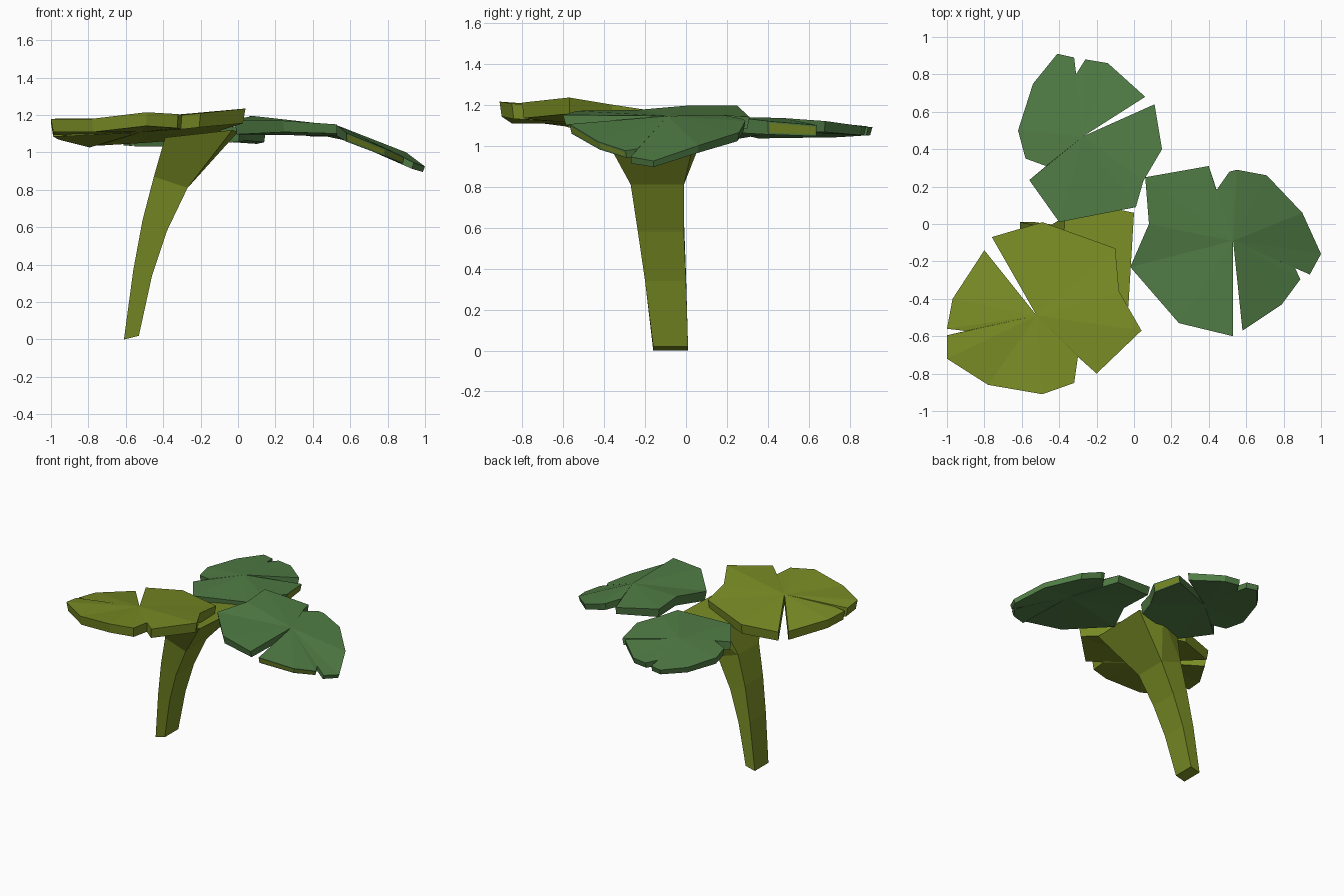
import bpy, bmesh
from mathutils import Vector

if "Cube" in bpy.data.objects:
    bpy.data.objects.remove(bpy.data.objects["Cube"])


def material(name, rgb):
    m = bpy.data.materials.new(name)
    m.diffuse_color = (*rgb, 1)
    m.use_nodes = True
    m.node_tree.nodes["Principled BSDF"].inputs["Base Color"].default_value = m.diffuse_color
    return m


OLIVE = material("olive green", (0.19, 0.26, 0.018))
GREEN = material("leaf green", (0.082, 0.205, 0.060))


def finish(bm, name, mats):
    bmesh.ops.recalc_face_normals(bm, faces=bm.faces)
    me = bpy.data.meshes.new(name)
    bm.to_mesh(me)
    bm.free()
    for m in mats:
        me.materials.append(m)
    ob = bpy.data.objects.new(name, me)
    bpy.context.collection.objects.link(ob)
    return ob


def leaf(name, mats, centre, rim, inner, outer, stripe=()):
    """Thick leaf: rim points fan out from the inner end of the main slit.
    Thickness runs from `inner` near the stem to `outer` at the tip.
    `stripe` lists rim edges that carry an inset olive band."""
    pts = [Vector(centre)] + [Vector(p) for p in rim]
    hub = Vector((-0.1, -0.1, 1.1))
    far = max((p - hub).length for p in pts)
    bm = bmesh.new()
    top = [bm.verts.new(p) for p in pts]
    bottom = []
    for p in pts:
        t = min(1, (p - hub).length / far)
        q = p.lerp(pts[0], 0.025)
        bottom.append(bm.verts.new(q - Vector((0, 0, inner + (outer - inner) * t))))
    n = len(pts)
    for i in range(1, n - 1):
        bm.faces.new((top[0], top[i], top[i + 1]))
        bm.faces.new((bottom[0], bottom[i + 1], bottom[i]))
    sides = [bm.faces.new((top[i], bottom[i], bottom[(i + 1) % n], top[(i + 1) % n]))
             for i in range(n)]
    bmesh.ops.recalc_face_normals(bm, faces=bm.faces)
    bands = [sides[i] for i in stripe]
    if bands:
        bmesh.ops.inset_individual(bm, faces=bands, thickness=0.012)
        for f in bands:
            f.material_index = 1
    return finish(bm, name, mats)


# Front left leaf, olive
leaf("front_leaf", [OLIVE], (-0.52, -0.49, 1.185), [
    (-0.76, -0.07, 1.11), (-0.49, 0.01, 1.13), (-0.10, -0.13, 1.165),
    (-0.08, -0.36, 1.20), (0.04, -0.57, 1.235), (-0.20, -0.80, 1.21),
    (-0.30, -0.71, 1.20), (-0.32, -0.85, 1.205), (-0.49, -0.91, 1.215),
    (-0.78, -0.86, 1.18), (-1.0, -0.72, 1.18), (-1.0, -0.595, 1.165),
    (-0.90, -0.572, 1.16), (-1.0, -0.56, 1.155), (-0.97, -0.40, 1.14),
    (-0.80, -0.14, 1.10)], 0.085, 0.07)

# Back leaf, green
leaf("back_leaf", [GREEN, OLIVE], (-0.27, 0.47, 1.135), [
    (0.06, 0.68, 1.12), (-0.14, 0.86, 1.095), (-0.26, 0.88, 1.095),
    (-0.31, 0.80, 1.10), (-0.32, 0.89, 1.09), (-0.41, 0.91, 1.09),
    (-0.54, 0.75, 1.085), (-0.62, 0.50, 1.09), (-0.58, 0.35, 1.095),
    (-0.47, 0.31, 1.11), (-0.56, 0.235, 1.095), (-0.40, 0.01, 1.11),
    (0.01, 0.09, 1.14), (0.05, 0.23, 1.14), (0.15, 0.40, 1.12),
    (0.11, 0.64, 1.10)], 0.095, 0.04, stripe=(15,))

# Right leaf, green, drooping towards its tip
leaf("right_leaf", [GREEN, OLIVE], (0.53, -0.09, 1.145), [
    (0.53, -0.60, 1.15), (0.24, -0.53, 1.17), (-0.02, -0.23, 1.175),
    (0.08, 0.0, 1.195), (0.06, 0.25, 1.195), (0.40, 0.31, 1.14),
    (0.44, 0.18, 1.15), (0.51, 0.28, 1.13), (0.55, 0.29, 1.12),
    (0.71, 0.26, 1.065), (0.90, 0.06, 1.00), (1.0, -0.16, 0.925),
    (0.94, -0.27, 0.945), (0.86, -0.235, 0.985), (0.89, -0.295, 0.975),
    (0.79, -0.43, 1.02), (0.58, -0.57, 1.105)], 0.085, 0.035, stripe=(15, 16))

# Stem: four-sided sections (left x, left z, right x, right z, front y, back y)
bm = bmesh.new()
rings = []
for lx, lz, rx, rz, y0, y1 in [
        (-0.61, 0.0, -0.53, 0.02, -0.16, 0.01),
        (-0.56, 0.37, -0.46, 0.34, -0.20, 0.0),
        (-0.51, 0.64, -0.38, 0.58, -0.235, -0.01),
        (-0.45, 0.87, -0.27, 0.81, -0.27, -0.01)]:
    rings.append([bm.verts.new(c) for c in (
        (lx, y0, lz), (rx, y0, rz), (rx, y1, rz), (lx, y1, lz))])
# flared head under the leaves
rings.append([bm.verts.new(c) for c in (
    (-0.39, -0.40, 1.08), (-0.03, -0.44, 1.12), (0.0, 0.06, 1.11), (-0.37, 0.04, 1.07))])
for a, b in zip(rings, rings[1:]):
    for i in range(4):
        j = (i + 1) % 4
        if b is rings[-1] and i == 2:
            # back face of the head has an extra corner
            peak = bm.verts.new((-0.19, 0.10, 1.09))
            bm.faces.new((a[2], peak, b[2]))
            bm.faces.new((a[2], a[3], peak))
            bm.faces.new((a[3], b[3], peak))
        else:
            bm.faces.new((a[i], a[j], b[j], b[i]))
bm.faces.new(rings[0][::-1])
bm.faces.new(rings[-1][:3] + [peak, rings[-1][3]])
finish(bm, "stem", [OLIVE])
